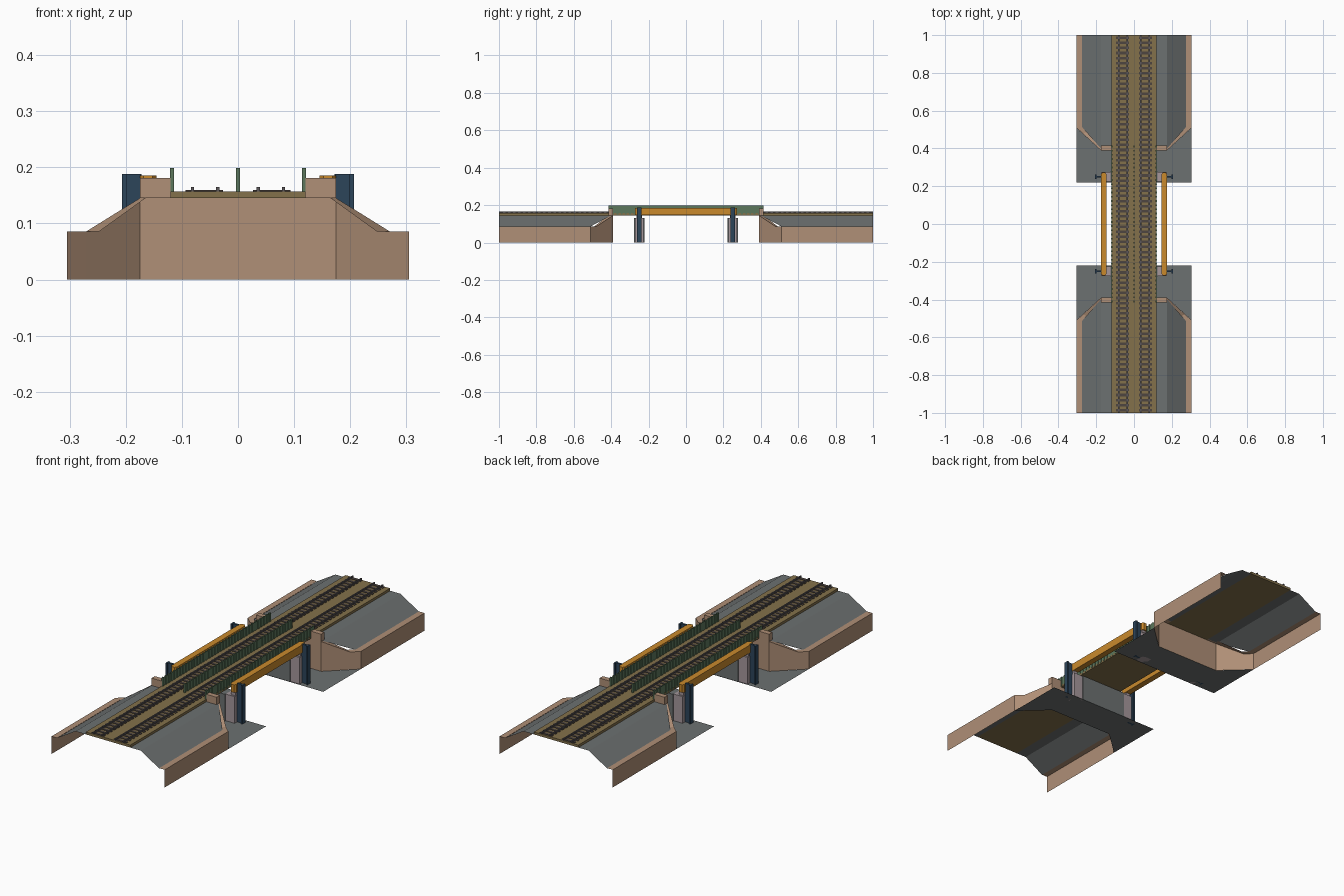
import bpy

if "Cube" in bpy.data.objects:
    bpy.data.objects.remove(bpy.data.objects["Cube"])


def material(name, r, g, b):
    m = bpy.data.materials.new(name)
    m.diffuse_color = tuple((c / 255) ** 2.2 for c in (r, g, b)) + (1,)
    m.use_nodes = True
    m.node_tree.nodes["Principled BSDF"].inputs["Base Color"].default_value = m.diffuse_color
    return m


STONE = material("brown_stone", 174, 142, 118)
GREY = material("grey_gravel", 108, 112, 112)
BALLAST = material("olive_ballast", 130, 112, 76)
SLEEPER = material("dark_sleeper", 78, 70, 66)
RAIL = material("rail_steel", 92, 88, 90)
ORANGE = material("orange_girder", 200, 136, 48)
NAVY = material("navy_steel", 48, 70, 90)
GREEN = material("green_fence", 92, 118, 92)
COLUMN = material("pale_concrete", 164, 150, 154)


def mesh(name, verts, faces, mat, mirror=""):
    me = bpy.data.meshes.new(name)
    me.from_pydata(verts, [], faces)
    me.materials.append(mat)
    ob = bpy.data.objects.new(name, me)
    bpy.context.collection.objects.link(ob)
    if mirror:
        mod = ob.modifiers.new("mirror", 'MIRROR')
        mod.use_axis = ("x" in mirror, "y" in mirror, False)
        mod.merge_threshold = 0.0005
    return ob


def box(name, x0, x1, y0, y1, z0, z1, mat, mirror=""):
    v = [(x, y, z) for z in (z0, z1) for x, y in ((x0, y0), (x1, y0), (x1, y1), (x0, y1))]
    f = [(3, 2, 1, 0), (4, 5, 6, 7), (0, 1, 5, 4), (1, 2, 6, 5), (2, 3, 7, 6), (3, 0, 4, 7)]
    return mesh(name, v, f, mat, mirror)


def repeat(ob, count, step):
    # copies along y, placed before any mirror
    mod = ob.modifiers.new("array", 'ARRAY')
    mod.use_relative_offset = False
    mod.use_constant_offset = True
    mod.constant_offset_displace = (0, step, 0)
    mod.count = count
    ob.modifiers.move(len(ob.modifiers) - 1, 0)


# Retaining walls: an open shell from the abutment round the wing to the far end
outer = [(0, .39, .145), (.175, .39, .145), (.27, .478, .086), (.305, .51, .086), (.305, 1, .086)]
inner = [(0, .415, .145), (.165, .415, .145), (.247, .49, .086), (.275, .515, .086), (.275, 1, .086)]
n = len(outer)
verts = [(x, y, 0) for x, y, z in outer] + outer + inner
faces = []
for i in range(n - 1):
    faces.append((i, i + 1, n + i + 1, n + i))
    if i > 0:
        faces.append((n + i, n + i + 1, 2 * n + i + 1, 2 * n + i))
mesh("retaining_wall", verts, faces, STONE, "xy")
box("abutment_post", .12, .175, .39, .415, .145, .181, STONE, "xy")

# Embankment: level shoulder and side slope, open underneath
mesh("embankment",
     [(.119, .40, .145), (.175, .40, .145), (.175, 1, .145), (.119, 1, .145),
      (.275, .512, .085), (.275, 1, .085)],
     [(0, 1, 2, 3), (1, 4, 5, 2)], GREY, "xy")

# Ground in front of each abutment
mesh("ground_apron",
     [(0, .22, 0), (.305, .22, 0), (.305, .51, 0), (.175, .39, 0), (0, .39, 0)],
     [(0, 1, 3, 4), (1, 2, 3)], GREY, "xy")

# Track bed, rails and sleepers
box("track_bed", -.12, .12, -1, 1, .145, .157, BALLAST)
for x in (.036, .081):
    box("rail", x - .003, x + .003, -1, 1, .157, .165, RAIL, "x")
COUNT = 74
STEP = 2 / COUNT
sleeper = box("sleeper", .027, .094, -1 + STEP * .25, -1 + STEP * .75, .156, .1595, SLEEPER, "x")
repeat(sleeper, COUNT, STEP)

# Ribbed fences beside and between the tracks
for name, x, m in (("side_fence", .1175, "x"), ("middle_fence", 0, "")):
    box(name, x - .0012, x + .0012, -.415, .415, .15, .197, GREEN, m)
    rib = box(name + "_rib", x - .0038, x + .0038, -.415, -.406, .15, .199, GREEN, m)
    repeat(rib, 38, (.83 - .009) / 37)

# Orange girders with chamfered ends
plan = [(.145, 0), (.175, 0), (.175, .262), (.168, .272), (.152, .272), (.145, .262)]
k = len(plan)
mesh("girder",
     [(x, y, z) for z in (.147, .185) for x, y in plan],
     [tuple(range(k))[::-1], tuple(range(k, 2 * k))] +
     [(i, i + 1, k + i + 1, k + i) for i in range(1, k - 1)] + [(k - 1, 0, k, 2 * k - 1)],
     ORANGE, "xy")

# Piers: cross wall, end columns and steel guard posts
box("pier_wall", -.125, .125, .222, .278, 0, .13, GREY, "y")
box("pier_column", .125, .174, .226, .274, 0, .13, COLUMN, "xy")
box("girder_bearing", .148, .172, .235, .265, .13, .147, COLUMN, "xy")
box("guard_post_web", .172, .207, .245, .255, 0, .188, NAVY, "xy")
box("guard_post_flange", .199, .207, .239, .261, 0, .188, NAVY, "xy")
